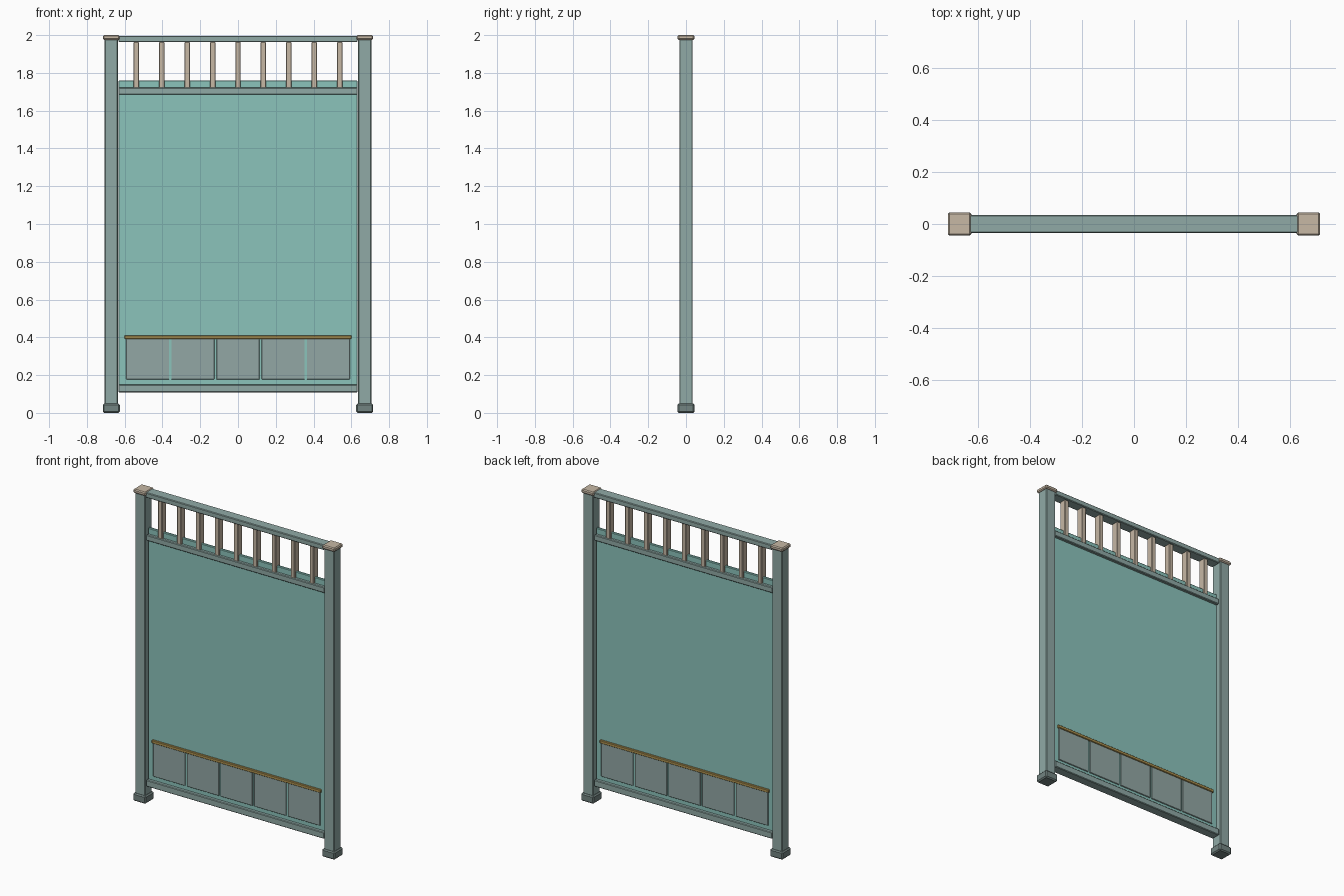
import bpy

default = bpy.data.objects.get("Cube")
if default:
    bpy.data.objects.remove(default, do_unlink=True)


def material(name, *rgb):
    mat = bpy.data.materials.new(name)
    mat.use_nodes = True
    color = (*rgb, 1)
    mat.diffuse_color = color
    mat.node_tree.nodes["Principled BSDF"].inputs["Base Color"].default_value = color
    return mat


frame_paint = material("grey green paint", 0.28, 0.40, 0.38)
panel_paint = material("teal panel", 0.26, 0.55, 0.50)
tile_paint = material("grey tile", 0.29, 0.39, 0.375)
wood = material("pale wood", 0.57, 0.48, 0.375)
gilt = material("ochre trim", 0.43, 0.29, 0.08)
foot_paint = material("dark grey foot", 0.17, 0.23, 0.22)


def box(name, x, z, size_x, depth, mat, y=0, bevel=0.004):
    """Bevelled box centred on x and y; z is (bottom, top)."""
    bpy.ops.mesh.primitive_cube_add(size=1, location=(x, y, sum(z) / 2))
    obj = bpy.context.object
    obj.name = name
    obj.scale = (size_x, depth, z[1] - z[0])
    bpy.ops.object.transform_apply(location=False, rotation=False, scale=True)
    obj.data.materials.append(mat)
    if bevel:
        mod = obj.modifiers.new("soft edges", "BEVEL")
        mod.width = bevel
        mod.segments = 1
    return obj


SPAN = 1.266
PANEL_DEPTH = 0.018

# Posts with feet and caps
for side, sx in (("left", 1), ("right", -1)):
    x = sx * 0.671
    box(side + "_post", x, (0.04, 1.98), 0.07, 0.071, frame_paint)
    box(side + "_foot", x, (0, 0.05), 0.09, 0.09, foot_paint, bevel=0.007)
    box(side + "_cap", x, (1.975, 2), 0.088, 0.088, wood, bevel=0.006)

# Rails and the large central panel
box("top_rail", 0, (1.963, 1.996), SPAN, 0.068, frame_paint)
box("middle_rail", 0, (1.685, 1.722), SPAN, 0.056, frame_paint)
box("bottom_rail", 0, (0.108, 0.15), SPAN, 0.06, frame_paint)
box("panel", 0, (0.12, 1.76), SPAN, PANEL_DEPTH, panel_paint)

# Row of upright slats below the top rail
for i in range(9):
    box(f"slat_{i + 1}", (i - 4) * 0.1345, (1.715, 1.963), 0.029, 0.046, wood, bevel=0.003)

# Tiles and trim strip on both faces of the panel
for face, sy in (("front", -1), ("back", 1)):
    for i in range(5):
        box(f"{face}_tile_{i + 1}", (i - 2) * 0.239, (0.177, 0.392), 0.228, 0.008,
            tile_paint, y=sy * 0.012, bevel=0.002)
    box(face + "_trim", 0, (0.391, 0.411), 1.2, 0.014, gilt, y=sy * 0.014, bevel=0.003)
